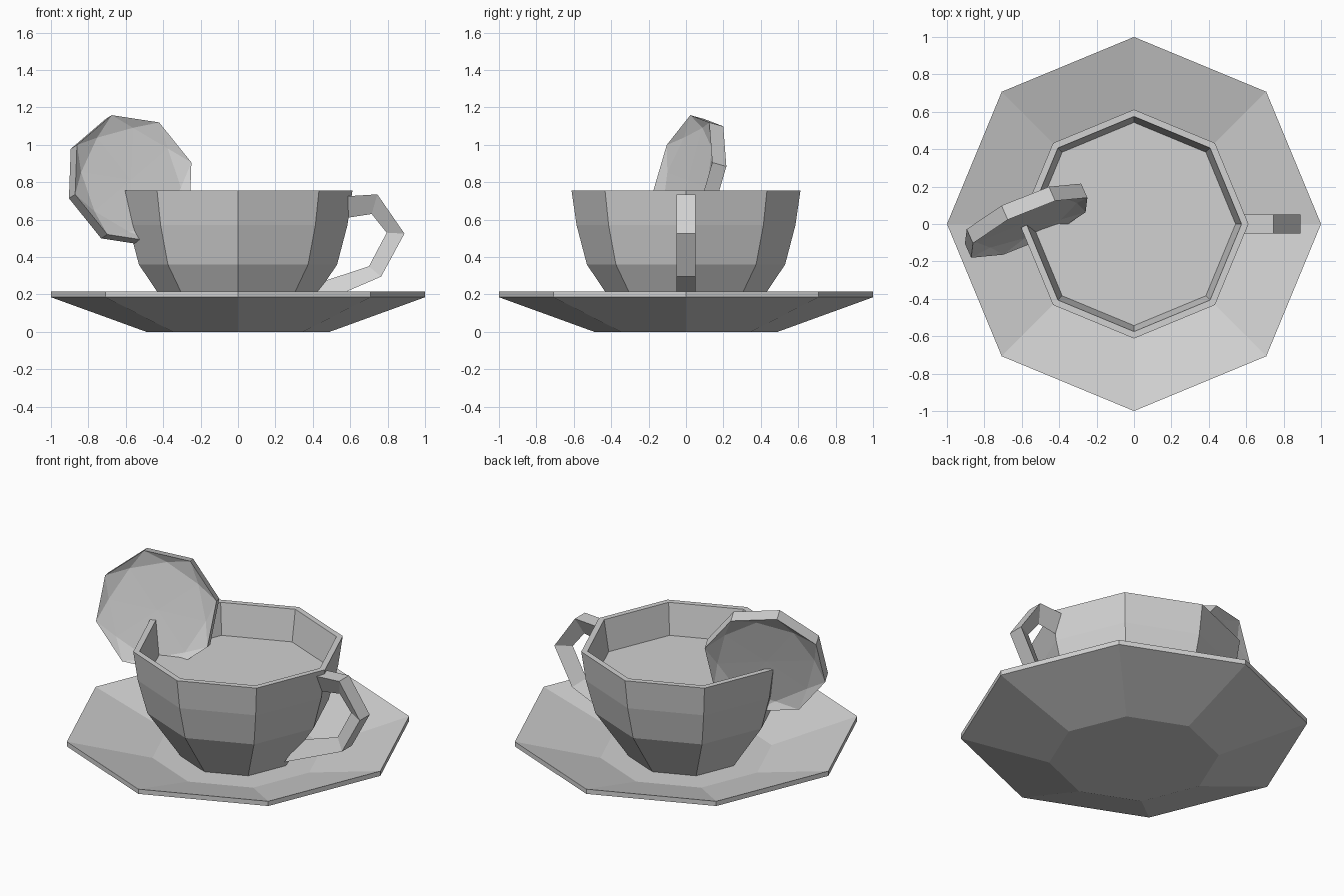
import bpy, bmesh, math
from mathutils import Vector, Matrix

cube = bpy.data.objects.get("Cube")
if cube:
    bpy.data.objects.remove(cube, do_unlink=True)

SIDES = 8
SHADE = (0.64, 0.64, 0.64, 1)

grey = bpy.data.materials.new("plain_grey")
grey.use_nodes = True
grey.diffuse_color = SHADE
grey.node_tree.nodes["Principled BSDF"].inputs["Base Color"].default_value = SHADE


def finish(name, bm):
    bmesh.ops.recalc_face_normals(bm, faces=bm.faces)
    mesh = bpy.data.meshes.new(name)
    bm.to_mesh(mesh)
    bm.free()
    mesh.materials.append(grey)
    obj = bpy.data.objects.new(name, mesh)
    bpy.context.collection.objects.link(obj)
    return obj


def lathe(name, profile):
    """Closed eight-sided turned shape from (radius, height, half-step twist) rows."""
    bm = bmesh.new()
    rings = []
    for r, z, twist in profile:
        if r == 0:
            rings.append([bm.verts.new((0, 0, z))] * SIDES)
            continue
        angles = [(i + twist / 2) * math.tau / SIDES for i in range(SIDES)]
        rings.append([bm.verts.new((r * math.cos(a), r * math.sin(a), z)) for a in angles])
    for k in range(len(rings) - 1):
        low, high = rings[k], rings[k + 1]
        turn = profile[k + 1][2] - profile[k][2]
        for i in range(SIDES):
            j = (i + 1) % SIDES
            if profile[k][0] == 0:
                bm.faces.new((low[i], high[i], high[j]))
            elif profile[k + 1][0] == 0:
                bm.faces.new((low[i], low[j], high[i]))
            elif turn > 0:
                bm.faces.new((low[i], low[j], high[i]))
                bm.faces.new((low[j], high[j], high[i]))
            elif turn < 0:
                bm.faces.new((low[i], high[j], high[i]))
                bm.faces.new((low[i], low[j], high[j]))
            else:
                bm.faces.new((low[i], low[j], high[j], high[i]))
    # flat caps on open ends
    for row, ring in ((profile[0], rings[0]), (profile[-1], rings[-1])):
        if row[0]:
            bm.faces.new(ring)
    return finish(name, bm)


# Saucer: sloped underside, thin rim, sunken floor
lathe("saucer", [(0.49, 0, 0), (1, 0.185, 0), (1, 0.215, 0), (0.5, 0.072, 0)])

# Cup: tapered wall, thin lip, and the drink surface as the last cap
lathe("cup", [(0.335, 0.07, 0), (0.53, 0.36, 0), (0.585, 0.57, 0),
              (0.612, 0.755, 0), (0.575, 0.755, 0), (0.543, 0.56, 0)])

# Handle: angular loop with a triangular section, sharp edge inward
outer = [(0.585, 0.725), (0.745, 0.735), (0.89, 0.525), (0.765, 0.295), (0.36, 0.12)]
inner = [(0.585, 0.61), (0.715, 0.63), (0.795, 0.53), (0.70, 0.35), (0.44, 0.265)]
bm = bmesh.new()
sections = []
for o, i in zip(outer, inner):
    corners = [(o, -0.05), (o, 0.05), (i, 0)]
    sections.append([bm.verts.new((p[0], y, p[1])) for p, y in corners])
for a, b in zip(sections, sections[1:]):
    for k in range(3):
        m = (k + 1) % 3
        bm.faces.new((a[k], a[m], b[m], b[k]))
bm.faces.new(sections[0])
bm.faces.new(sections[-1])
finish("handle", bm)

# Fruit slice: faceted disc, dished on both faces, resting over the rim
slice_obj = lathe("fruit_slice", [(0, -0.05, 0), (0.29, -0.055, 1), (0.36, -0.085, 0),
                                  (0.36, 0, 0), (0.29, -0.03, 1), (0, -0.035, 0)])
side = Vector((0.86, 0.444, 0.236)).normalized()
up = Vector((-0.279, 0.14, 0.95))
normal = side.cross(up).normalized()
up = normal.cross(side)
turn = Matrix((side, up, normal)).transposed().to_4x4()
slice_obj.data.transform(Matrix.Translation((-0.56, -0.02, 0.82)) @ turn)
